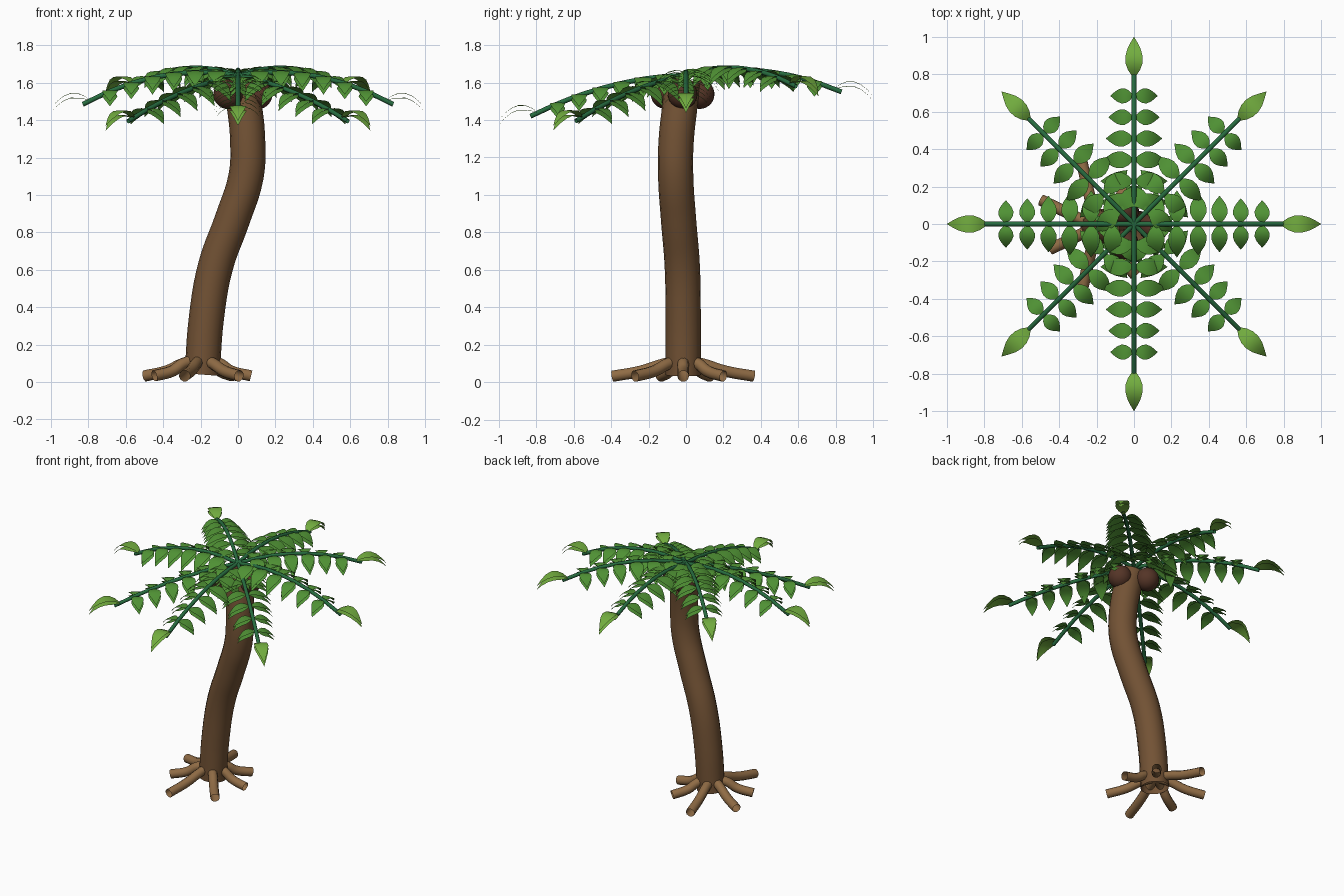
import bpy, bmesh
from math import cos, sin, radians
from mathutils import Vector

if "Cube" in bpy.data.objects:
    bpy.data.objects.remove(bpy.data.objects["Cube"])


def material(name, rgb):
    m = bpy.data.materials.new(name)
    m.diffuse_color = (*rgb, 1)
    m.use_nodes = True
    m.node_tree.nodes["Principled BSDF"].inputs["Base Color"].default_value = m.diffuse_color
    return m


BARK = material("bark", (0.17, 0.085, 0.035))
ROOT = material("root_bark", (0.28, 0.15, 0.06))
NUT = material("husk", (0.09, 0.035, 0.02))
STEM = material("stem_green", (0.02, 0.15, 0.05))
LEAF = material("leaf_green", (0.08, 0.29, 0.035))
TIP = material("tip_green", (0.17, 0.42, 0.05))


def tube(name, points, radius, mat, sides_quarter=3, res=5):
    """Open smooth tube through the given points."""
    cu = bpy.data.curves.new(name, "CURVE")
    cu.dimensions = "3D"
    cu.bevel_depth = radius
    cu.bevel_resolution = sides_quarter
    cu.resolution_u = res
    sp = cu.splines.new("BEZIER")
    sp.bezier_points.add(len(points) - 1)
    for bp, p in zip(sp.bezier_points, points):
        bp.co = p
        bp.handle_left_type = bp.handle_right_type = "AUTO"
    cu.materials.append(mat)
    ob = bpy.data.objects.new(name, cu)
    bpy.context.collection.objects.link(ob)
    bpy.ops.object.select_all(action="DESELECT")
    bpy.context.view_layer.objects.active = ob
    ob.select_set(True)
    bpy.ops.object.convert(target="MESH")
    return bpy.context.object


def leaf(bm, base, out, length, half, rise, fall, mat_index):
    """Pointed blade arching up by rise and down by fall, with a second blade just below."""
    side = Vector((-out.y, out.x, 0))
    for drop in (0, .025):
        rows = []
        for t, w in ((0, .2), (.15, .68), (.32, .97), (.5, 1), (.68, .8), (.85, .42), (1, .02)):
            c = base + out * length * t
            c.z += length * (rise * t - fall * t * t) - drop * min(1, 4 * t)
            rows.append([bm.verts.new(c + side * half * w * s - Vector((0, 0, .003 * w * abs(s))))
                         for s in (-1, 0, 1)])
        for a, b in zip(rows, rows[1:]):
            for k in (0, 1):
                f = bm.faces.new((a[k], b[k], b[k + 1], a[k + 1]))
                f.material_index = mat_index
                f.smooth = True


# Trunk
tube("trunk", [(-.192, -.015, .04), (-.168, -.015, .35), (-.12, -.02, .62), (-.03, -.04, .87),
               (.043, -.055, 1.1), (.052, -.053, 1.28), (.03, -.03, 1.5), (.01, -.02, 1.6)],
     .094, BARK, 6)

# Roots fanned around the foot of the trunk
for i, length in enumerate((.27, .275, .385, .33, .275, .385, .33)):
    a = radians(i * 360 / 7)
    path = [(-.2 + r * cos(a), -.015 + r * sin(a), z)
            for r, z in ((0, .12), (.1, .1), (.6 * length, .06), (length, .033))]
    tube(f"root_{i + 1}", path, .031, ROOT)

# Coconuts under the crown
for i in range(3):
    a = radians(120 * i)
    bpy.ops.mesh.primitive_uv_sphere_add(segments=24, ring_count=14, radius=.079,
                                         location=(.105 * cos(a), -.018 + .105 * sin(a), 1.538))
    ob = bpy.context.object
    ob.name = f"coconut_{i + 1}"
    ob.data.materials.append(NUT)
    bpy.ops.object.shade_smooth()

# Fronds: (stem end height, curvature), counter-clockwise from +x
FRONDS = [(1.485, -.42), (1.58, -.38), (1.55, -.38), (1.58, -.38),
          (1.485, -.42), (1.395, -.19), (1.42, -.28), (1.395, -.19)]
REACH, TOP = .83, 1.64
for i, (end, bend) in enumerate(FRONDS):
    a = radians(45 * i)
    out = Vector((cos(a), sin(a), 0))
    slope = (end - TOP - bend * REACH ** 2) / REACH

    def stem_at(r):
        return out * r + Vector((0, 0, TOP + slope * r + bend * r * r))

    tube(f"frond_stem_{i + 1}", [stem_at(REACH * k / 5) for k in range(6)], .013, STEM, 2, 4)

    # Paired leaflets and the end leaf
    bm = bmesh.new()
    for k in range(6):
        r = .115 + .114 * k
        for s in (-1, 1):
            lateral = Vector((-out.y, out.x, 0)) * s
            leaf(bm, stem_at(r) + lateral * .008, lateral,
                 (.17, .17, .158, .142, .128, .118)[k], .048 - .0016 * k, .5, .95, 0)
    leaf(bm, stem_at(.79), out, .21, .046, .95, 1.15, 1)
    me = bpy.data.meshes.new(f"frond_leaves_{i + 1}")
    bm.to_mesh(me)
    bm.free()
    me.materials.append(LEAF)
    me.materials.append(TIP)
    bpy.context.collection.objects.link(bpy.data.objects.new(me.name, me))
